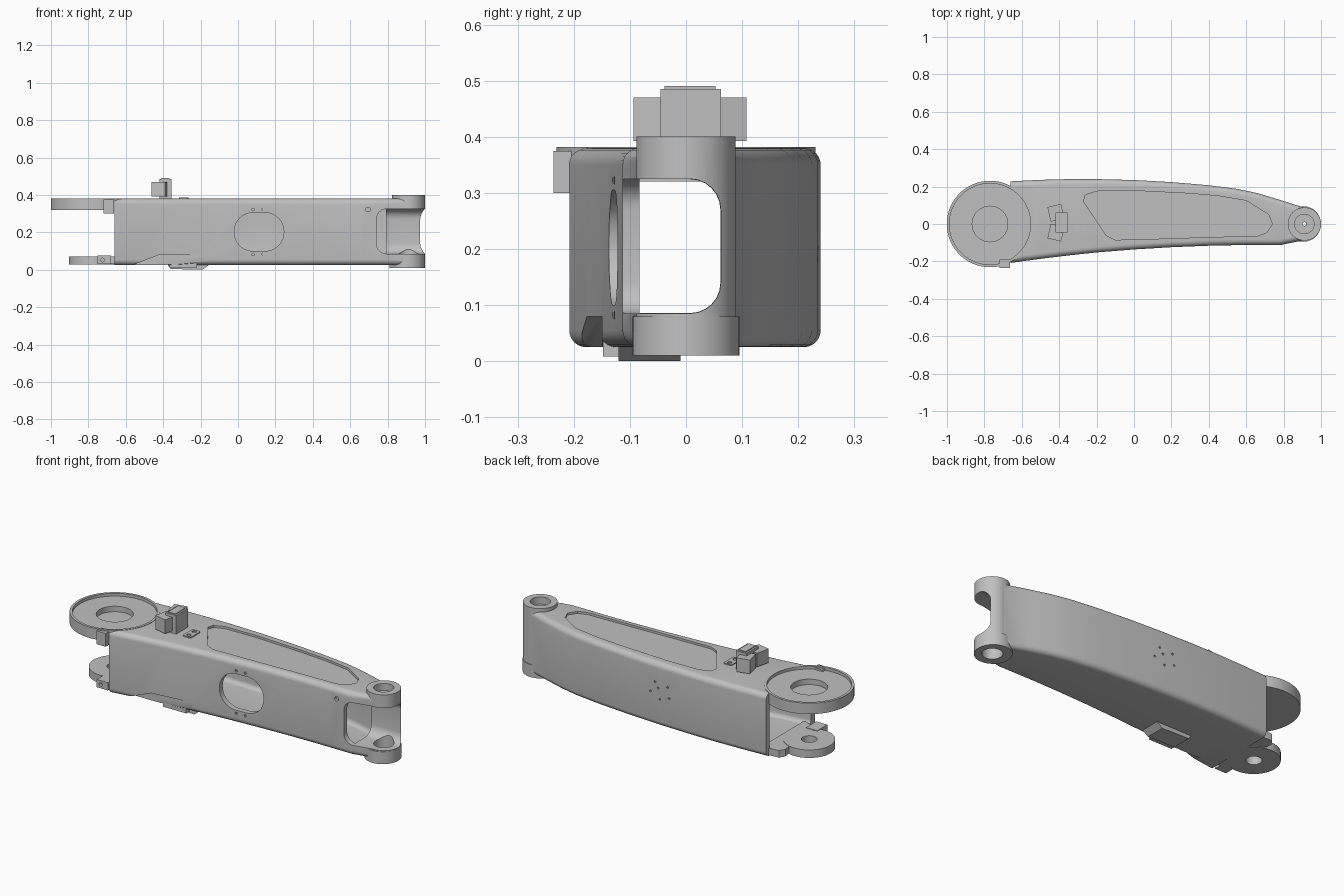
import bpy, bmesh, math
from mathutils import Matrix

cube = bpy.data.objects.get("Cube")
if cube:
    bpy.data.objects.remove(cube, do_unlink=True)

grey = bpy.data.materials.new("machined_grey")
grey.use_nodes = True
COLOUR = (0.53, 0.53, 0.53, 1)
grey.diffuse_color = COLOUR
grey.node_tree.nodes["Principled BSDF"].inputs["Base Color"].default_value = COLOUR


def finish(name, bm):
    bmesh.ops.recalc_face_normals(bm, faces=bm.faces)
    mesh = bpy.data.meshes.new(name)
    bm.to_mesh(mesh)
    bm.free()
    mesh.materials.append(grey)
    ob = bpy.data.objects.new(name, mesh)
    bpy.context.collection.objects.link(ob)
    return ob


def loft(name, rings):
    """Skin a closed solid through rings of equal point count."""
    bm = bmesh.new()
    loops = [[bm.verts.new(p) for p in ring] for ring in rings]
    n = len(loops[0])
    for a, b in zip(loops, loops[1:]):
        for i in range(n):
            j = (i + 1) % n
            bm.faces.new((a[i], a[j], b[j], b[i]))
    bm.faces.new(loops[0])
    bm.faces.new(loops[-1])
    return finish(name, bm)


def prism(name, pts, lo, hi, axis="z"):
    """Extrude a 2D outline along the z or y axis."""
    place = (lambda u, v, w: (u, v, w)) if axis == "z" else (lambda u, v, w: (u, w, v))
    return loft(name, [[place(u, v, w) for u, v in pts] for w in (lo, hi)])


def circle(cx, cy, r, n=64, start=0, sweep=360):
    count = n if sweep == 360 else n + 1
    return [(cx + r * math.cos(math.radians(start + sweep * i / n)),
             cy + r * math.sin(math.radians(start + sweep * i / n))) for i in range(count)]


def rounded(x0, x1, y0, y1, r, n=8):
    pts = []
    for cx, cy, a in ((x1 - r, y1 - r, 0), (x0 + r, y1 - r, 90),
                      (x0 + r, y0 + r, 180), (x1 - r, y0 + r, 270)):
        pts += circle(cx, cy, r, n, a, 90)
    return pts


def tube(name, stations, inset, lo, hi, r):
    """Rounded box section swept through (x, front y, back y) stations."""
    return loft(name, [[(x, y, z) for y, z in rounded(f + inset, b - inset, lo, hi, r, 6)]
                       for x, f, b in stations])


def disc(name, x, y, r, lo, hi, axis="z", n=64):
    return prism(name, circle(x, y, r, n), lo, hi, axis)


def box(name, lo, hi, bevel=0, turn=0):
    bm = bmesh.new()
    bmesh.ops.create_cube(bm, size=1)
    mid = [(a + b) / 2 for a, b in zip(lo, hi)]
    size = [b - a for a, b in zip(lo, hi)]
    bmesh.ops.transform(bm, verts=bm.verts, matrix=Matrix.Translation(mid)
                        @ Matrix.Rotation(math.radians(turn), 4, "Z")
                        @ Matrix.Diagonal((*size, 1)))
    if bevel:
        bmesh.ops.bevel(bm, geom=bm.edges[:], offset=bevel, segments=6,
                        profile=0.5, affect="EDGES")
    return finish(name, bm)


def combine(ob, other, mode="DIFFERENCE"):
    mod = ob.modifiers.new("join", "BOOLEAN")
    mod.operation, mod.object, mod.solver = mode, other, "EXACT"
    bpy.context.view_layer.objects.active = ob
    bpy.ops.object.modifier_apply(modifier=mod.name)
    bpy.data.objects.remove(other, do_unlink=True)


# Curved hollow beam
CURVE = [(-0.5, -0.186, 0.236), (-0.35, -0.168, 0.24), (-0.2, -0.152, 0.24),
         (0, -0.136, 0.235), (0.2, -0.124, 0.224), (0.4, -0.116, 0.207),
         (0.55, -0.113, 0.188), (0.66, -0.113, 0.165)]
beam = tube("beam", [(-0.66, -0.208, 0.228)] + CURVE
            + [(0.78, -0.113, 0.129), (0.91, -0.0865, 0.0875)], 0, 0.025, 0.38, 0.03)
combine(beam, tube("cavity", [(-0.75, -0.212, 0.224)] + CURVE + [(0.79, -0.113, 0.125)],
                   0.03, 0.06, 0.345, 0.025))

# Hinge bosses at the narrow end
combine(beam, disc("boss", 0.911, 0, 0.0885, 0.05, 0.4), "UNION")
combine(beam, disc("boss_base", 0.905, 0, 0.095, 0.01, 0.08), "UNION")
combine(beam, box("fork_gap", (0.74, -0.5, 0.085), (1.4, 0.062, 0.325), bevel=0.055))
combine(beam, disc("upper_bore", 0.911, 0, 0.052, 0.36, 0.5))
combine(beam, disc("pin_hole", 0.911, 0, 0.01, 0.3, 0.5, n=16))
combine(beam, disc("lower_bore", 0.911, 0, 0.052, -0.1, 0.2))

# Pocket in the top, oval window in the front, scalloped lower corner
POCKET = [(-0.1, -0.085), (0.1, -0.08), (0.4, -0.07), (0.66, -0.064), (0.71, -0.045),
          (0.74, 0), (0.72, 0.05), (0.6, 0.125), (0.45, 0.15), (0.3, 0.163), (0, 0.178),
          (-0.2, 0.175), (-0.26, 0.155), (-0.27, 0.12), (-0.15, -0.06)]
combine(beam, prism("pocket", POCKET, 0.368, 0.5))
combine(beam, prism("window", rounded(-0.02, 0.245, 0.1, 0.305, 0.1), -0.5, 0, "y"))
combine(beam, prism("scallop", [(-0.63, 0), (-0.42, 0.08), (-0.12, 0.08), (-0.18, 0)],
                    -0.5, -0.15, "y"))

# Screw holes
for x in (0.08, 0.135):
    for z in (0.082, 0.322):
        combine(beam, disc("screw_hole", x, z, 0.007, -0.5, -0.12, "y", 12))
combine(beam, disc("screw_hole", 0.695, 0.322, 0.012, -0.5, -0.1, "y", 16))
for x, z in ((-0.05, 0.26), (0.03, 0.27), (0.06, 0.21), (-0.06, 0.2), (0, 0.18), (0.01, 0.24)):
    combine(beam, disc("screw_hole", x, z, 0.006, 0.222, 0.4, "y", 10))

# Wide joint flange with a rim and a blind centre socket
combine(beam, disc("flange_seat", -0.77, 0, 0.226, 0.33, 0.5, n=96))
flange = disc("joint_flange", -0.77, 0, 0.231, 0.32, 0.382, n=96)
combine(flange, disc("flange_recess", -0.77, 0, 0.217, 0.366, 0.5, n=96))
combine(flange, disc("flange_socket", -0.77, 0, 0.095, 0.335, 0.5))
flange_tab = box("flange_tab", (-0.72, -0.236, 0.3), (-0.662, -0.19, 0.375))

# Lower bearing lug
lug = disc("lower_lug", -0.77, 0, 0.133, 0.027, 0.072)
combine(lug, prism("lug_neck", [(-0.75, -0.12), (-0.62, -0.17), (-0.62, 0.19), (-0.66, 0.205),
                                (-0.72, 0.2), (-0.74, 0.17), (-0.73, 0.11)],
                   0.03, 0.07), "UNION")
combine(lug, disc("lug_hole", -0.77, 0, 0.04, -0.1, 0.2))
lug_clamp = box("lug_clamp", (-0.75, -0.19, 0.031), (-0.68, -0.1, 0.075))
combine(lug_clamp, disc("clamp_hole", -0.725, 0.052, 0.01, -0.3, -0.17, "y", 16))

# Stop block on the top
parts = [beam, flange, flange_tab, lug, lug_clamp,
         box("stop_core", (-0.42, -0.045, 0.375), (-0.355, 0.062, 0.485)),
         box("stop_cap", (-0.41, -0.038, 0.48), (-0.365, 0.053, 0.49)),
         box("stop_wing_back", (-0.455, 0.02, 0.392), (-0.38, 0.1, 0.47), turn=13),
         box("stop_wing_front", (-0.455, -0.086, 0.392), (-0.38, -0.006, 0.47), turn=-13)]

# Small slotted plate beside the stop
plate = prism("slot_plate", rounded(-0.315, -0.265, -0.045, 0.045, 0.008, 3), 0.378, 0.386)
for y in (-0.024, 0.024):
    combine(plate, disc("plate_hole", -0.29, y, 0.012, 0.3, 0.5, n=20))
parts.append(plate)

# Cable clamp under the scallop
parts += [box("cable_clamp", (-0.365, -0.148, 0.008), (-0.22, -0.03, 0.072)),
          prism("cable_guide", [(-0.38, 0.03), (-0.36, 0.004), (-0.19, 0), (-0.15, 0.03)],
                -0.12, -0.01, "y")]

bpy.ops.object.select_all(action="DESELECT")
for ob in parts:
    ob.select_set(True)
bpy.context.view_layer.objects.active = beam
bpy.ops.object.shade_smooth_by_angle(angle=math.radians(30))
